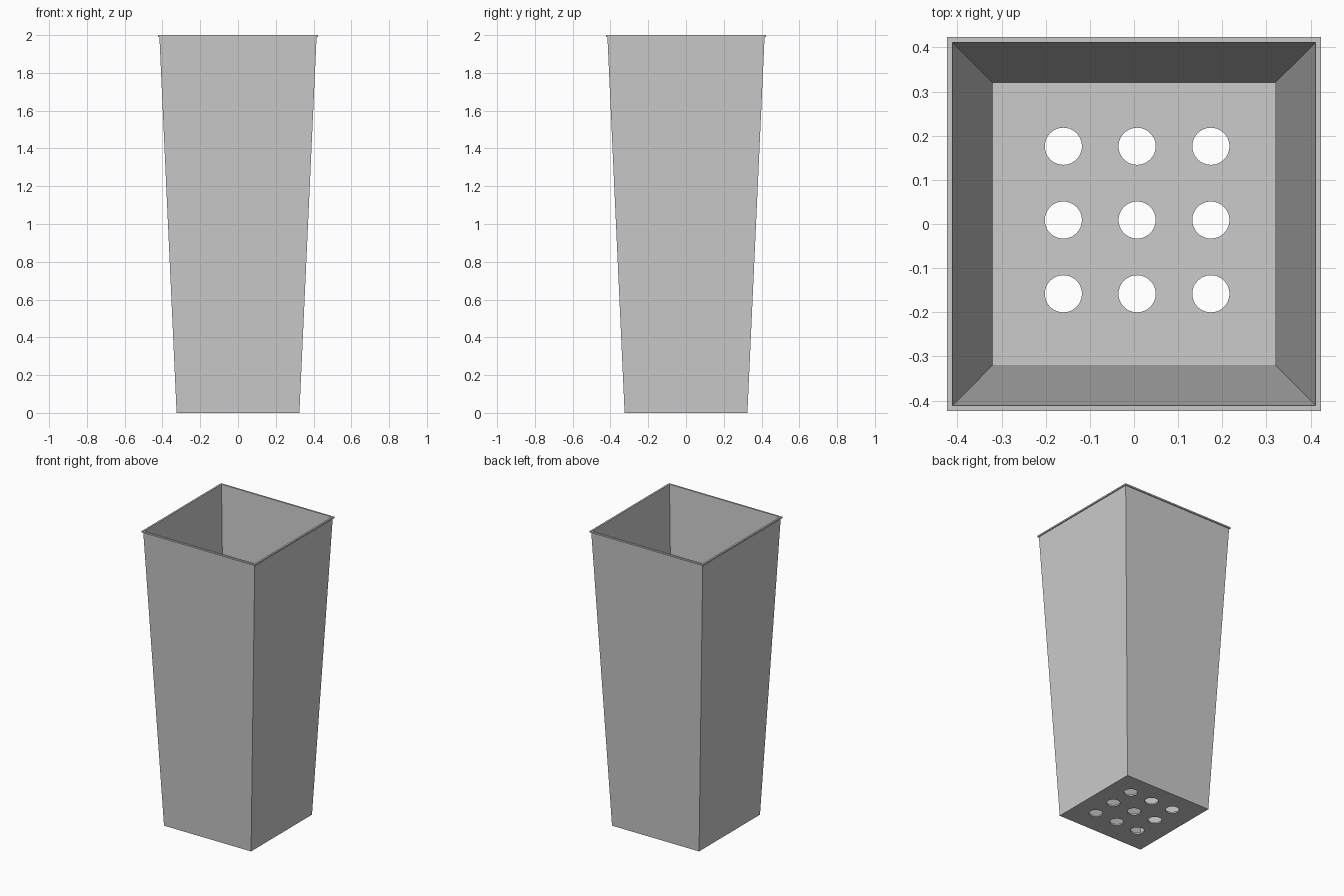
import bpy
import bmesh

cube = bpy.data.objects.get("Cube")
if cube:
    bpy.data.objects.remove(cube, do_unlink=True)

grey = bpy.data.materials.new("light grey")
grey.use_nodes = True
colour = (0.6, 0.6, 0.6, 1)
grey.diffuse_color = colour
grey.node_tree.nodes["Principled BSDF"].inputs["Base Color"].default_value = colour


def make_object(name, bm):
    bmesh.ops.recalc_face_normals(bm, faces=bm.faces)
    mesh = bpy.data.meshes.new(name)
    bm.to_mesh(mesh)
    bm.free()
    mesh.materials.append(grey)
    obj = bpy.data.objects.new(name, mesh)
    bpy.context.collection.objects.link(obj)
    return obj


# Tapered square planter: half width and height, from outer base over the lip to inner floor
profile = [(0.325, 0), (0.416, 1.99), (0.423, 1.99), (0.423, 2), (0.411, 2), (0.319, 0.01)]
corners = [(-1, -1), (1, -1), (1, 1), (-1, 1)]
bm = bmesh.new()
rings = [[bm.verts.new((x * h, y * h, z)) for x, y in corners] for h, z in profile]
for low, high in zip(rings, rings[1:]):
    for i in range(4):
        j = (i + 1) % 4
        bm.faces.new((low[i], low[j], high[j], high[i]))
bm.faces.new(rings[0])
bm.faces.new(rings[-1])
planter = make_object("planter", bm)

# Three by three drainage holes, slightly off centre
bm = bmesh.new()
for row in range(-1, 2):
    for column in range(-1, 2):
        drill = bmesh.ops.create_cone(bm, cap_ends=True, segments=48,
                                      radius1=0.042, radius2=0.042, depth=0.1)
        bmesh.ops.translate(bm, verts=drill["verts"],
                            vec=(0.007 + column * 0.167, 0.009 + row * 0.167, 0))
cutter = make_object("hole_cutter", bm)
cutter.hide_render = True

cut = planter.modifiers.new("drainage holes", "BOOLEAN")
cut.operation = "DIFFERENCE"
cut.solver = "EXACT"
cut.object = cutter

# Bake the holes, drop the cutter and smooth the hole walls only
bpy.context.view_layer.objects.active = planter
planter.select_set(True)
bpy.ops.object.modifier_apply(modifier=cut.name)
bpy.data.objects.remove(cutter, do_unlink=True)
bpy.ops.object.shade_smooth_by_angle()
